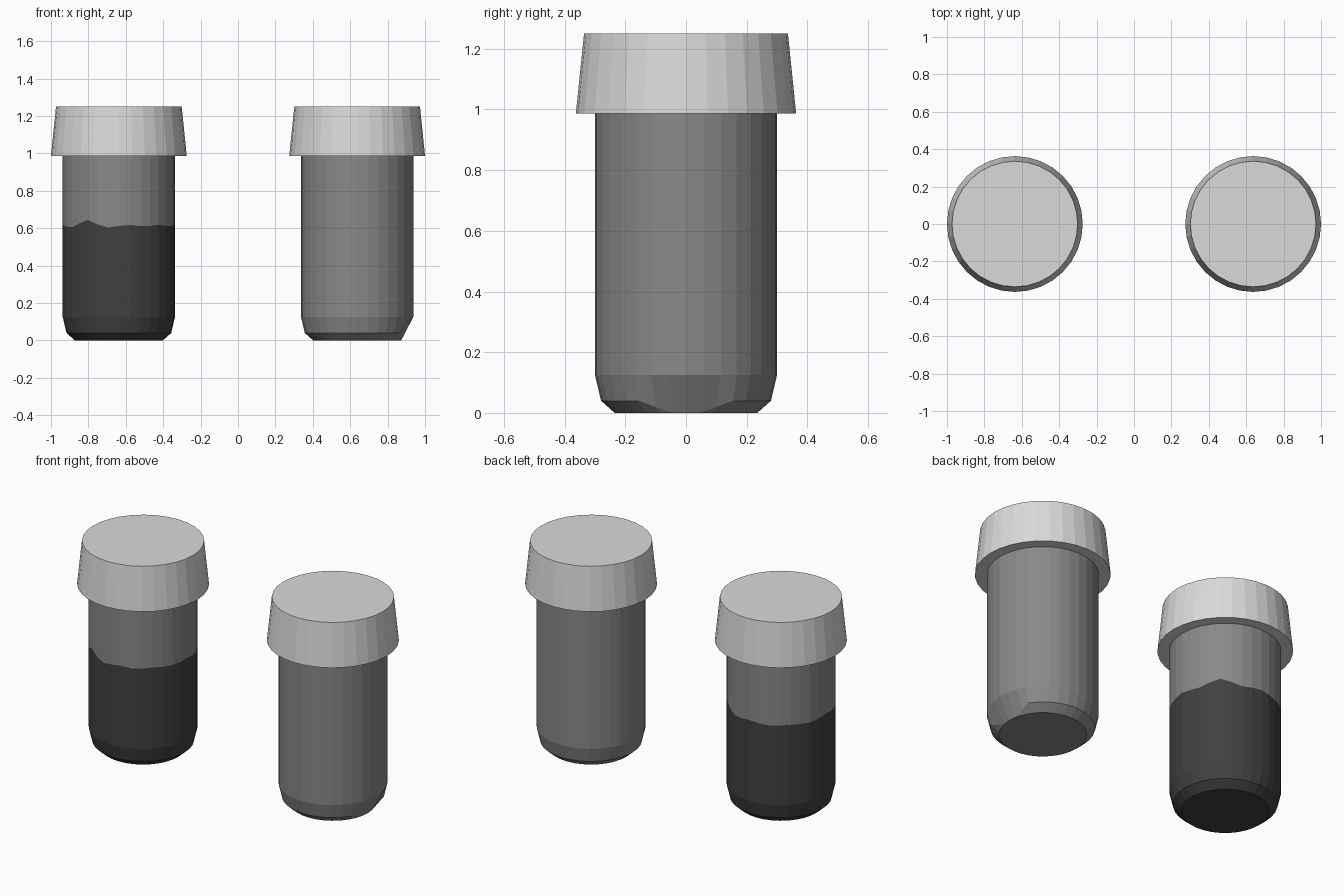
import bpy, bmesh, math

if "Cube" in bpy.data.objects:
    bpy.data.objects.remove(bpy.data.objects["Cube"])

SIDES = 32


def material(name, v):
    m = bpy.data.materials.new(name)
    m.diffuse_color = (v, v, v, 1)
    m.use_nodes = True
    m.node_tree.nodes["Principled BSDF"].inputs["Base Color"].default_value = m.diffuse_color
    return m


cap_grey = material("light_grey_cap", 0.70)
glass_grey = material("mid_grey_glass", 0.25)
fill_dark = material("dark_contents", 0.052)


def ring(x, r, height):
    """One ring of points; height is a number or a function of the angle in degrees."""
    pts = []
    for i in range(SIDES):
        a = 360 * i / SIDES
        z = height(a) if callable(height) else height
        pts.append([x + r * math.cos(math.radians(a)), r * math.sin(math.radians(a)), z])
    return pts


def skin(name, rings, mats, dark_bands=0):
    """Join stacked rings with flat quads and close both ends."""
    bm = bmesh.new()
    loops = [[bm.verts.new(p) for p in r] for r in rings]
    bm.faces.new(loops[0][::-1]).material_index = 1 if dark_bands else 0
    bm.faces.new(loops[-1])
    for b, (lo, hi) in enumerate(zip(loops, loops[1:])):
        for i in range(SIDES):
            j = (i + 1) % SIDES
            f = bm.faces.new((lo[i], lo[j], hi[j], hi[i]))
            f.material_index = 1 if b < dark_bands else 0
    bmesh.ops.remove_doubles(bm, verts=bm.verts, dist=1e-5)
    me = bpy.data.meshes.new(name)
    bm.to_mesh(me)
    bm.free()
    for m in mats:
        me.materials.append(m)
    ob = bpy.data.objects.new(name, me)
    bpy.context.collection.objects.link(ob)


# Wavy level of the contents: (angle, height)
WAVE = [(0, .62), (20, .605), (45, .645), (68, .605), (90, .615), (112, .605),
        (135, .61), (160, .605), (180, .62), (212, .602), (236, .645), (253, .608),
        (261, .602), (277, .62), (297, .608), (315, .618), (332, .61), (360, .62)]


def level(a):
    for (a0, z0), (a1, z1) in zip(WAVE, WAVE[1:]):
        if a <= a1:
            return z0 + (z1 - z0) * (a - a0) / (a1 - a0)


BASE = [(.235, 0), (.28, .04), (.30, .125)]

for side, x in (("left", -.637), ("right", .637)):
    # Vial body
    rings = [ring(x, r, z) for r, z in BASE]
    if side == "left":
        rings.append(ring(x, .30, level))
        bands = 3
    else:
        # Chipped bottom edge facing +x
        bottom, lower = rings[0], rings[1]
        for k in (-1, 0, 1):
            lower[k] = list(bottom[k])
        for s in (-1, 1):
            lower[2 * s] = [(p + q) / 2 for p, q in zip(bottom[s], lower[3 * s])]
        bands = 0
    rings.append(ring(x, .30, 1.0))
    skin(side + "_vial_body", rings, [glass_grey, fill_dark], bands)
    # Tapered cap
    skin(side + "_cap", [ring(x, .363, .987), ring(x, .336, 1.25)], [cap_grey])
